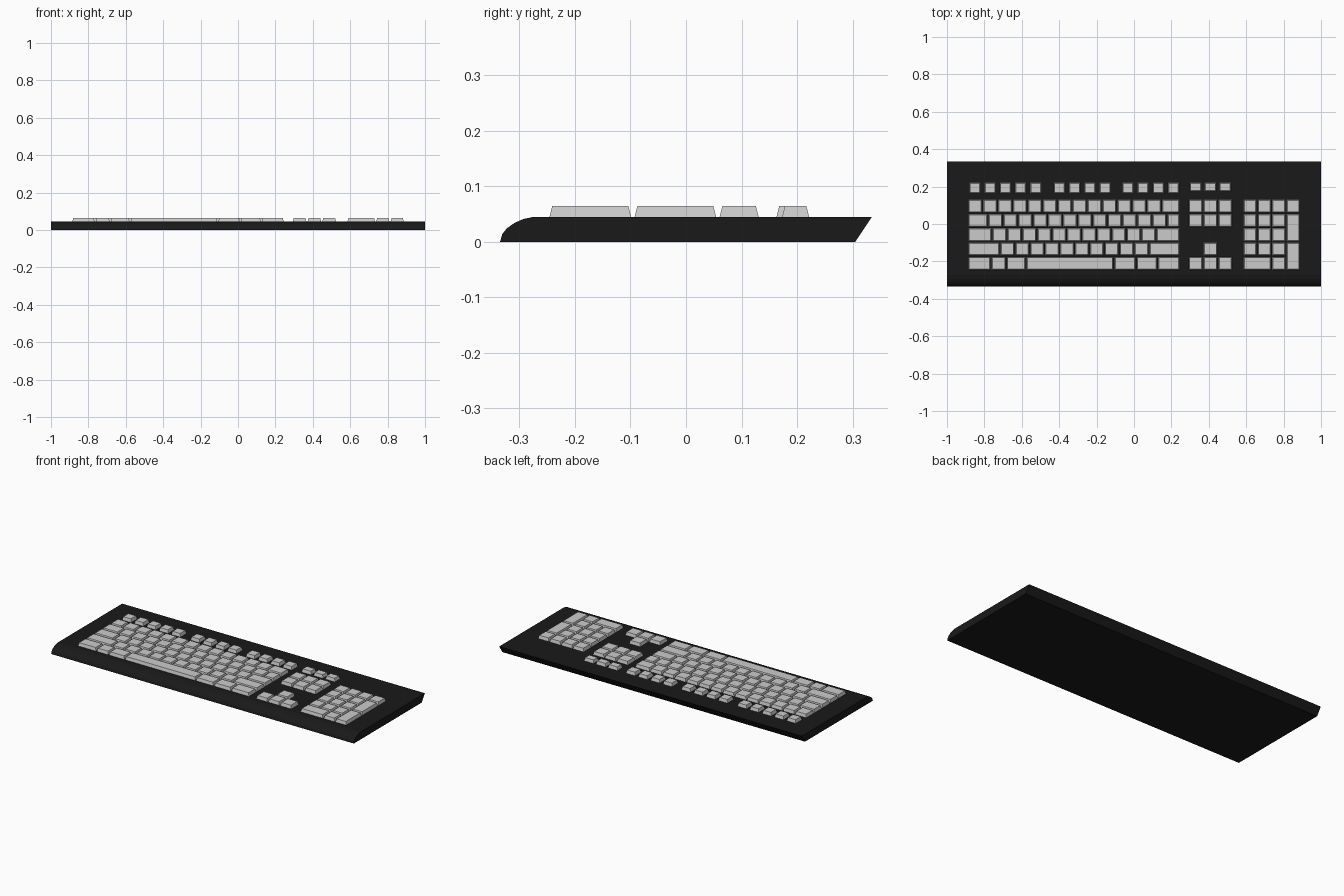
import bpy, bmesh

if "Cube" in bpy.data.objects:
    bpy.data.objects.remove(bpy.data.objects["Cube"])

TOP, KEY_TOP = 0.045, 0.064   # case deck height, key top height
GAP, TAPER = 0.006, 0.005     # space between keys, inset of key tops
PITCH = 0.0797


def make_object(name, bm, color=None):
    bmesh.ops.recalc_face_normals(bm, faces=bm.faces)
    mesh = bpy.data.meshes.new(name)
    bm.to_mesh(mesh)
    bm.free()
    ob = bpy.data.objects.new(name, mesh)
    bpy.context.collection.objects.link(ob)
    if color:
        mat = bpy.data.materials.new(name + "_material")
        mat.diffuse_color = color
        mat.use_nodes = True
        mat.node_tree.nodes["Principled BSDF"].inputs["Base Color"].default_value = mat.diffuse_color
        mesh.materials.append(mat)
    return ob


def add_key(bm, x0, x1, y0, y1):
    """One tapered key cap filling the given cell, less the gap."""
    g = GAP / 2
    x0, x1, y0, y1 = x0 + g, x1 - g, y0 + g, y1 - g
    rings = []
    for t, z in ((0, TOP - 0.001), (TAPER, KEY_TOP)):
        rings.append([bm.verts.new(p) for p in (
            (x0 + t, y0 + t, z), (x1 - t, y0 + t, z),
            (x1 - t, y1 - t, z), (x0 + t, y1 - t, z))])
    lo, hi = rings
    bm.faces.new(lo[::-1])
    bm.faces.new(hi)
    for i in range(4):
        j = (i + 1) % 4
        bm.faces.new((lo[i], lo[j], hi[j], hi[i]))


def row_span(row, rows=1):
    """y range of a row counted from the number row downwards."""
    y1 = 0.134 - row * 0.0766
    return y1 - rows * 0.0766, y1


def add_row(bm, edges, row):
    for a, b in zip(edges, edges[1:]):
        add_key(bm, a, b, *row_span(row))


# Case: side profile with rounded front lip and undercut back
profile = [(-0.335, 0), (-0.331, 0.014), (-0.323, 0.024), (-0.309, 0.034),
           (-0.293, 0.041), (-0.274, TOP), (0.335, TOP), (0.305, 0)]
bm = bmesh.new()
face = bm.faces.new([bm.verts.new((-1, y, z)) for y, z in profile])
ext = bmesh.ops.extrude_face_region(bm, geom=[face])
bmesh.ops.translate(bm, vec=(2, 0, 0),
                    verts=[v for v in ext["geom"] if isinstance(v, bmesh.types.BMVert)])
make_object("case", bm, (0.01, 0.01, 0.01, 1))

# Main block: first key width and count of regular keys in each row
LEFT, RIGHT = -0.889, 0.247
bm = bmesh.new()
for row, (first, count) in enumerate(((0.0797, 12), (0.108, 12), (0.130, 11), (0.172, 10))):
    edges = [LEFT] + [LEFT + first + i * PITCH for i in range(count + 1)] + [RIGHT]
    add_row(bm, edges, row)
add_row(bm, [LEFT, -0.764, -0.683, -0.577, -0.108, 0.012, 0.125, RIGHT], 4)
make_object("main_keys", bm)

# Function row: three groups of small keys
bm = bmesh.new()
for start, count in ((-0.851, 5), (-0.399, 4), (-0.033, 4)):
    for i in range(count):
        x = start + i * 0.0815
        add_key(bm, x - 0.033, x + 0.033, 0.160, 0.225)
make_object("function_keys", bm)

# Navigation cluster and arrow keys
bm = bmesh.new()
nav = [0.290 + i * 0.079 for i in range(4)]
for row in (0, 1, 4):
    add_row(bm, nav, row)
add_row(bm, nav[1:3], 3)
for a, b in zip(nav, nav[1:]):
    add_key(bm, a + 0.005, b - 0.005, 0.170, 0.225)
make_object("navigation_keys", bm)

# Number pad with tall right keys and a wide zero key
bm = bmesh.new()
pad = [0.582 + i * 0.0768 for i in range(5)]
add_row(bm, pad, 0)
for row in (1, 2, 3):
    add_row(bm, pad[:4], row)
add_row(bm, [pad[0], pad[2], pad[3]], 4)
for row in (1, 3):
    add_key(bm, pad[3], pad[4], *row_span(row + 1)[:1], row_span(row)[1])
make_object("number_pad_keys", bm)
